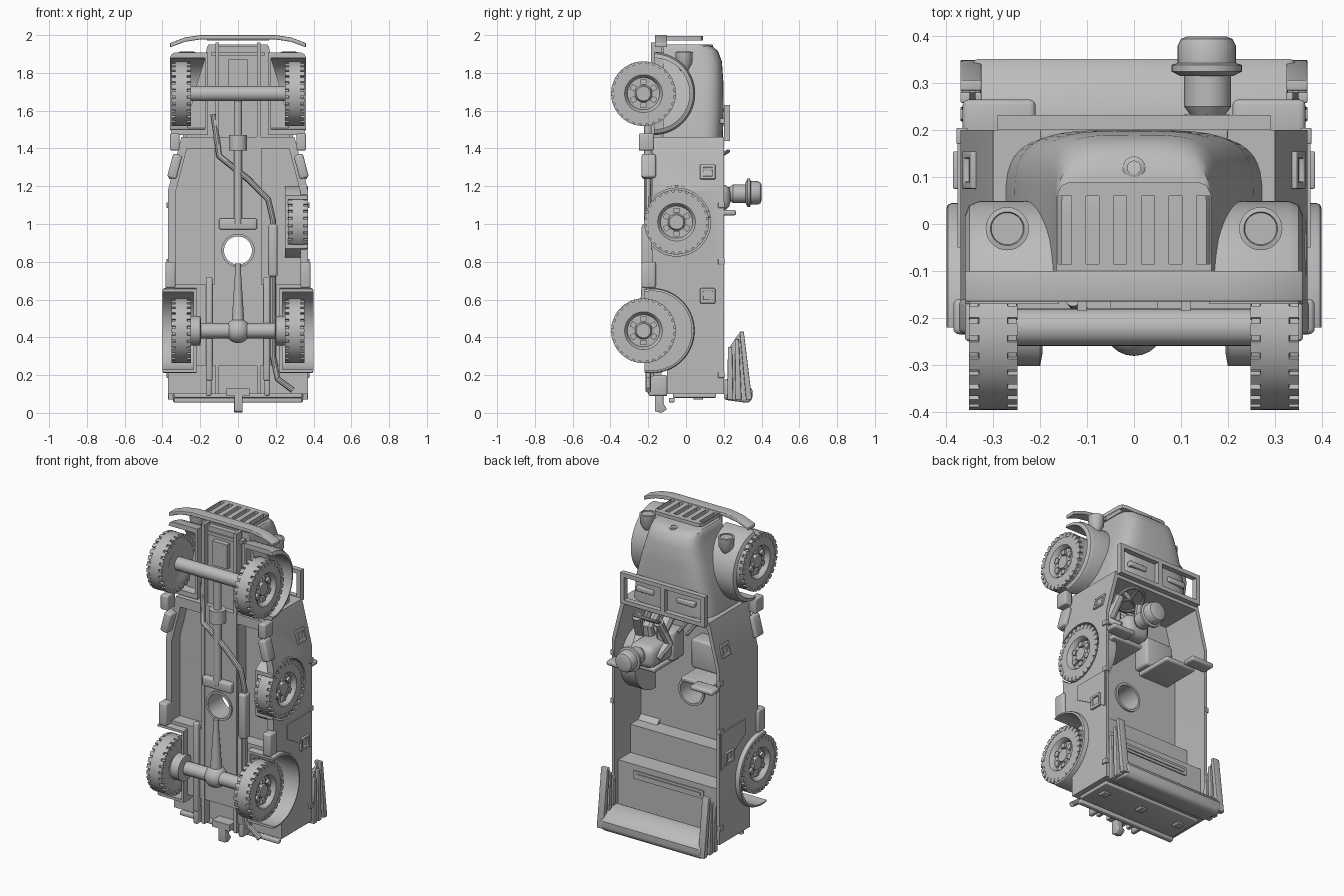
import bpy, bmesh, math
from math import sin, cos, pi, radians
from mathutils import Matrix, Vector

old = bpy.data.objects.get("Cube")
if old:
    bpy.data.objects.remove(old)

grey = bpy.data.materials.new("plain grey")
grey.use_nodes = True
grey.diffuse_color = (0.5, 0.5, 0.5, 1)
grey.node_tree.nodes["Principled BSDF"].inputs["Base Color"].default_value = (0.5, 0.5, 0.5, 1)
parts = []


def finish(name, bm, bevel=0):
    bmesh.ops.recalc_face_normals(bm, faces=bm.faces)
    me = bpy.data.meshes.new(name)
    bm.to_mesh(me)
    bm.free()
    ob = bpy.data.objects.new(name, me)
    bpy.context.collection.objects.link(ob)
    me.materials.append(grey)
    parts.append(ob)
    if bevel:
        mod = ob.modifiers.new("bevel", 'BEVEL')
        mod.width, mod.segments = bevel, 3
        mod.limit_method, mod.angle_limit = 'ANGLE', radians(40)
    return ob


def box(name, x, y, z, bevel=0, turn=0):
    """Box from three ranges, optionally turned about the y axis."""
    bm = bmesh.new()
    size = [abs(r[1] - r[0]) for r in (x, y, z)]
    mid = [(r[0] + r[1]) / 2 for r in (x, y, z)]
    m = Matrix.Translation(mid) @ Matrix.Rotation(turn, 4, 'Y') @ Matrix.Diagonal((*size, 1))
    bmesh.ops.create_cube(bm, size=1, matrix=m)
    return finish(name, bm, bevel)


def loft(name, rings, bevel=0):
    bm = bmesh.new()
    vs = [[bm.verts.new(p) for p in ring] for ring in rings]
    n = len(vs[0])
    for a, b in zip(vs, vs[1:]):
        for i in range(n):
            bm.faces.new((a[i], a[(i + 1) % n], b[(i + 1) % n], b[i]))
    bm.faces.new(vs[0])
    bm.faces.new(vs[-1])
    return finish(name, bm, bevel)


def prism(name, pts, axis, a, b, bevel=0):
    """Extrude (y, z) points along x or (x, z) points along y."""
    put = (lambda p, t: (t, p[0], p[1])) if axis == 'x' else (lambda p, t: (p[0], t, p[1]))
    return loft(name, [[put(p, t) for p in pts] for t in (a, b)], bevel)


def lathe(name, prof, at, axis=(1, 0, 0), n=40):
    """Turn (radius, offset) points about an axis."""
    m = Matrix.Translation(at) @ Vector((0, 0, 1)).rotation_difference(Vector(axis)).to_matrix().to_4x4()
    return loft(name, [[m @ Vector((r * cos(2 * pi * i / n), r * sin(2 * pi * i / n), h))
                        for i in range(n)] for r, h in prof])


def rod(name, a, b, r, n=24):
    d = Vector(b) - Vector(a)
    return lathe(name, [(r, 0), (r, d.length)], a, d.normalized(), n)


def tube(name, pts, r, closed=False):
    cu = bpy.data.curves.new(name, 'CURVE')
    cu.dimensions, cu.bevel_depth, cu.bevel_resolution, cu.use_fill_caps = '3D', r, 3, True
    sp = cu.splines.new('POLY')
    sp.points.add(len(pts) - 1)
    sp.use_cyclic_u = closed
    for p, co in zip(sp.points, pts):
        p.co = (*co, 1)
    ob = bpy.data.objects.new(name, cu)
    bpy.context.collection.objects.link(ob)
    cu.materials.append(grey)
    parts.append(ob)


def cut(ob, *cutters):
    for c in cutters:
        mod = ob.modifiers.new("cut", 'BOOLEAN')
        mod.operation, mod.object, mod.solver = 'DIFFERENCE', c, 'EXACT'
        bpy.context.view_layer.objects.active = ob
        bpy.ops.object.modifier_apply(modifier=mod.name)
        parts.remove(c)
        bpy.data.objects.remove(c)


def wheel(name, s, x, y, z):
    lathe(name + "_tyre", [(.02, -.045), (.09, -.045), (.1, -.05), (.16, -.05), (.16, -.032), (.171, -.03),
                           (.171, .03), (.16, .032), (.16, .05), (.1, .05), (.092, .042), (.085, .02),
                           (.045, .02), (.038, .036), (.01, .036)], (x, y, z), (s, 0, 0), 56)
    bm = bmesh.new()
    # Shoulder blocks leave notches along both tyre edges
    for i in range(28):
        for side in (-1, 1):
            m = (Matrix.Translation((x + side * .041, y, z)) @ Matrix.Rotation(2 * pi * i / 28, 4, 'X')
                 @ Matrix.Translation((0, 0, .158)) @ Matrix.Diagonal((.022, .025, .027, 1)))
            bmesh.ops.create_cube(bm, size=1, matrix=m)
    for i in range(6):
        m = (Matrix.Translation((x + s * .025, y, z)) @ Matrix.Rotation(pi * i / 3, 4, 'X')
             @ Matrix.Translation((0, 0, .062)) @ Matrix.Diagonal((.02, .03, .028, 1)))
        bmesh.ops.create_cube(bm, size=1, matrix=m)
    finish(name + "_blocks", bm)


def arch(name, s, y, z, r, x0, x1, low, bevel=.03):
    """Rounded wheel housing, open outwards and below."""
    ob = lathe(name, [(r, 0), (r, x1 - x0 - bevel), (r - bevel * .3, x1 - x0 - bevel * .3), (r - bevel, x1 - x0)],
               (s * x0, y, z), (s, 0, 0), 56)
    cut(ob, rod("cutter", (s * (x0 + .015), y, z), (s * .6, y, z), r - max(bevel, .015), 56),
        box("cutter", (-1, 1), (low - 1, low), (0, 3)))


def wells():
    return [rod("cutter", (s * .23, -.18, .435), (s * .6, -.18, .435), .212, 56) for s in (1, -1)]


# Open body tub with tapered front, raised floor and recesses beneath
half = [(.37, .1), (.37, 1.18), (.3, 1.46)]
inner = [(.35, .12), (.35, 1.17), (.285, 1.42)]
under = [(.125, .68), (.33, .68), (.33, 1.17), (.27, 1.4), (.125, 1.4)]
mirror = lambda p: p + [(-x, z) for x, z in reversed(p)]
tub = prism("body_tub", mirror(half), 'y', -.18, .2)
cut(tub, prism("cutter", mirror(inner), 'y', -.06, .4),
    box("cutter", (-1, 1), (-.5, -.1), (0, .25)),
    rod("cutter", (0, -.5, .86), (0, .1, .86), .075, 40),
    *[prism("cutter", [(s * x, z) for x, z in under], 'y', -.4, -.1) for s in (1, -1)],
    rod("cutter", (.27, -.05, 1.01), (.6, -.05, 1.01), .185, 48), *wells())
collar = lathe("floor_collar", [(.088, 0), (.088, .14)], (0, -.19, .86), (0, 1, 0))
cut(collar, rod("cutter", (0, -.5, .86), (0, .1, .86), .074, 40))

# Hood, swept from rounded sections
rings = []
for z, w, top in [(1.45, .275, .195), (1.6, .255, .2), (1.75, .215, .198), (1.86, .18, .19),
                  (1.915, .168, .17), (1.94, .163, .14), (1.95, .155, .1)]:
    ring = [(w, -.12, z)]
    for i in range(25):
        a = pi * i / 24
        c, q = cos(a), max(sin(a), 0)
        ring.append((w * math.copysign(abs(c) ** .5, c), .02 + (top - .02) * q ** .5, z))
    rings.append(ring + [(-w, -.12, z)])
loft("hood", rings)
badge = lathe("hood_badge_ring", [(.024, 0), (.024, .012), (.018, .016)], (0, .12, 1.935), (0, 0, 1), 24)
cut(badge, rod("cutter", (0, .12, 1.94), (0, .12, 2), .014))

# Folded windshield
for z in ((1.44, 1.465), (1.605, 1.63)):
    box("windshield_rail", (-.29, .29), (.2, .232), z)
for x in (-.277, 0, .277):
    box("windshield_post", (x - .014, x + .014), (.2, .232), (1.44, 1.63))
for s in (1, -1):
    box("wiper_box", (s * .08, s * .2), (.18, .21), (1.53, 1.56), .005)

# Curved bumper, slotted grille guard and front frame
arc = [(-.36, 1.935), (-.28, 1.965), (-.2, 1.977), (.2, 1.977), (.28, 1.965), (.36, 1.935)]
prism("front_bumper", arc + [(x, z + .023) for x, z in reversed(arc)], 'y', -.165, -.1, .004)
guard = loft("grille_guard", [[(s * x, y, z) for s, pts in (
    (1, [(.165, -.1), (.165, .06), (.155, .082), (.135, .09)]),
    (-1, [(.135, .09), (.155, .082), (.165, .06), (.165, -.1)])) for x, y in pts] for z in (1.972, 1.995)])
cut(guard, *[box("cutter", (x - .014, x + .014), (-.085, .06), (1.9, 2.1))
             for x in [.059 * i - .1475 for i in range(6)]])
box("front_crossmember", (-.14, .14), (-.16, -.11), (1.89, 1.91))
box("engine_pan", (-.11, .11), (-.15, -.1), (1.46, 1.94))
box("steering_box", (-.05, .05), (-.18, -.14), (1.72, 1.87))

# Everything found on both sides
for s in (1, -1):
    wheel("front_wheel", s, s * .3, -.225, 1.69)
    wheel("rear_wheel", s, s * .3, -.225, .435)
    arch("front_fender", s, -.17, 1.69, .219, .16, .36, -.17)
    arch("rear_wheel_housing", s, -.18, .435, .225, .22, .4, -.22, .012)
    lathe("headlamp", [(.02, -.06), (.043, -.02), (.046, .04), (.036, .042), (.034, .036)],
          (s * .27, -.01, 1.87), (0, 0, 1), 28)
    box("fender_tail", (s * .31, s * .36), (-.25, -.17), (1.39, 1.48), .008)
    box("frame_rail", (s * .1, s * .12), (-.185, -.13), (.1, 1.96))
    box("leaf_spring", (s * .135, s * .17), (-.205, -.17), (.17, .72), .01)
    box("rear_hook", (s * .14, s * .17), (-.2, -.1), (.09, .2), .01)
    box("rear_step", (s * .33, s * .385), (-.235, -.16), (.66, .8), .012)
    box("front_step", (s * .31, s * .36), (-.235, -.16), (1.24, 1.37), .012, -s * radians(14.5))
    prism("quarter_panel", [(-.05, .79), (-.05, .7), (.19, .56), (.19, .79)], 'x', s * .368, s * .376)
    for x, z, turn in ((.374, .62, 0), (.345, 1.275, -s * radians(14.5))):
        pocket = box("side_handle", (s * (x - .01), s * (x + .012)), (.075, .155), (z - .04, z + .04), .004, turn)
        cut(pocket, box("cutter", (s * x, s * (x + .1)), (.09, .14), (z - .022, z + .025)))
    for z in (.2, .8, 1.1):
        box("body_clip", (s * .355, s * .378), (.17, .205), (z - .015, z + .015), .003)
    # Folded roof bows
    for a, b, top in ((.218, .222, .35), (.262, .258, .39), (.318, .284, .43)):
        prism("roof_bow", [(a, .07), (a + .032, .07), (b + .022, top), (b, top)], 'x', s * .325, s * .37, .004)
    prism("roof_side_web", [(.22, .07), (.34, .07), (.3, .42), (.28, .42), (.225, .34)], 'x', s * .338, s * .35)
    # Seats
    box("seat_back", (s * .09, s * .3), (-.1, .18), (1.035, 1.065), .01)
    box("seat_top", (s * .21, s * .365), (.18, .265), (1.045, 1.075), .012)
    box("seat_cushion", (s * .06, s * .25), (-.08, .04), (1.06, 1.24), .015)

# Spare wheel in its side recess
arch("spare_housing", 1, -.05, 1.01, .195, .25, .37, -.185, .01)
wheel("spare_wheel", 1, .318, -.05, 1.01)

# Rear bench, high deck and tail
for name, y, z in (("rear_bench", (-.1, .045), (.42, .6)), ("rear_deck", (-.1, .165), (.11, .425))):
    cut(box(name, (-.352, .352), y, z), *wells())
box("deck_panel", (-.24, .24), (.16, .172), (.34, .39))
box("deck_panel_groove", (-.22, .22), (.17, .178), (.355, .375))
box("tailgate", (-.34, .34), (-.07, .16), (.08, .1), .006)
box("tail_bar", (-.34, .34), (-.09, -.06), (.055, .08), .006)
for x in (-.27, 0, .27):
    box("tail_latch", (x - .025, x + .025), (.04, .09), (.07, .085), .004)
prism("rolled_canvas", [(.2, .07), (.33, .052), (.352, .075), (.352, .12), (.33, .15), (.24, .18), (.2, .18)],
      'x', -.345, .345, .015)
prism("tow_hook", [(-.12, .12), (-.12, .05), (-.1, .02), (-.13, 0), (-.165, .01), (-.165, .12)], 'x', -.02, .025, .005)
box("tow_mount", (-.06, .06), (-.17, -.1), (.09, .13))

# Axles, drive line and exhaust
for name, z in (("front_axle", 1.69), ("rear_axle", .435)):
    rod(name, (-.26, -.22, z), (.26, -.22, z), .04)
for s in (1, -1):
    lathe("rear_hub", [(.05, .195), (.078, .2), (.078, .255)], (0, -.225, .435), (s, 0, 0))
lathe("differential", [(.065 * sin(pi * i / 12) + .001, -.065 * cos(pi * i / 12)) for i in range(13)],
      (0, -.215, .435))
lathe("rear_torque_tube", [(.035, 0), (.016, .28), (.016, .33)], (0, -.215, .46), (0, 0, 1), 20)
rod("front_driveshaft", (0, -.2, 1.0), (0, -.2, 1.66), .022)
rod("shaft_joint", (0, -.2, 1.39), (0, -.2, 1.47), .048)
box("transfer_case", (-.1, .1), (-.215, -.16), (.97, 1.03), .01)
tube("exhaust_pipe", [(-.13, -.16, 1.58), (-.1, -.2, 1.36), (.05, -.2, 1.24), (.16, -.2, 1.13), (.185, -.2, 1.02),
                      (.185, -.2, .3), (.21, -.2, .18), (.29, -.2, .12)], .016)
box("muffler", (.16, .21), (-.235, -.17), (.72, 1.0), .015)

# Driver with helmet
box("driver_torso", (.07, .24), (0, .235), (1.07, 1.21), .045)
lathe("driver_head", [(.035, .18), (.035, .23), (.05, .25), (.05, .335)], (.157, 0, 1.16), (0, 1, 0), 28)
lathe("driver_helmet", [(.055, .315), (.075, .325), (.075, .339), (.062, .343), (.062, .38), (.055, .394),
                        (.04, .4), (.01, .4)], (.155, 0, 1.165), (0, 1, 0), 32)
for s in (1, -1):
    tube("driver_arm", [(.155 + s * .075, .17, 1.13), (.155 + s * .1, .09, 1.2), (.155 + s * .075, .15, 1.34)], .028)
    tube("driver_leg", [(.155 + s * .04, .06, 1.14), (.155 + s * .05, .08, 1.26), (.155 + s * .04, -.04, 1.35)], .035)

# Steering wheel and column
hub, up = Vector((.155, .155, 1.345)), Vector((0, .85, .5))
spot = lambda r, a: hub + up * r * sin(a) + Vector((r * cos(a), 0, 0))
tube("steering_rim", [spot(.08, pi * i / 16) for i in range(32)], .01, True)
for a in (pi / 2, pi * 7 / 6, pi * 11 / 6):
    tube("steering_spoke", [hub, spot(.078, a)], .008)
tube("steering_column", [hub, (.155, .09, 1.43)], .013)
for x in (-.04, .02):
    tube("gear_lever", [(x, -.07, 1.3), (x, .05, 1.26)], .01)

# Smooth shading with sharp edges kept
bpy.ops.object.select_all(action='DESELECT')
for ob in parts:
    ob.select_set(True)
bpy.context.view_layer.objects.active = parts[0]
bpy.ops.object.convert(target='MESH')
bpy.ops.object.shade_smooth_by_angle(angle=radians(35))
